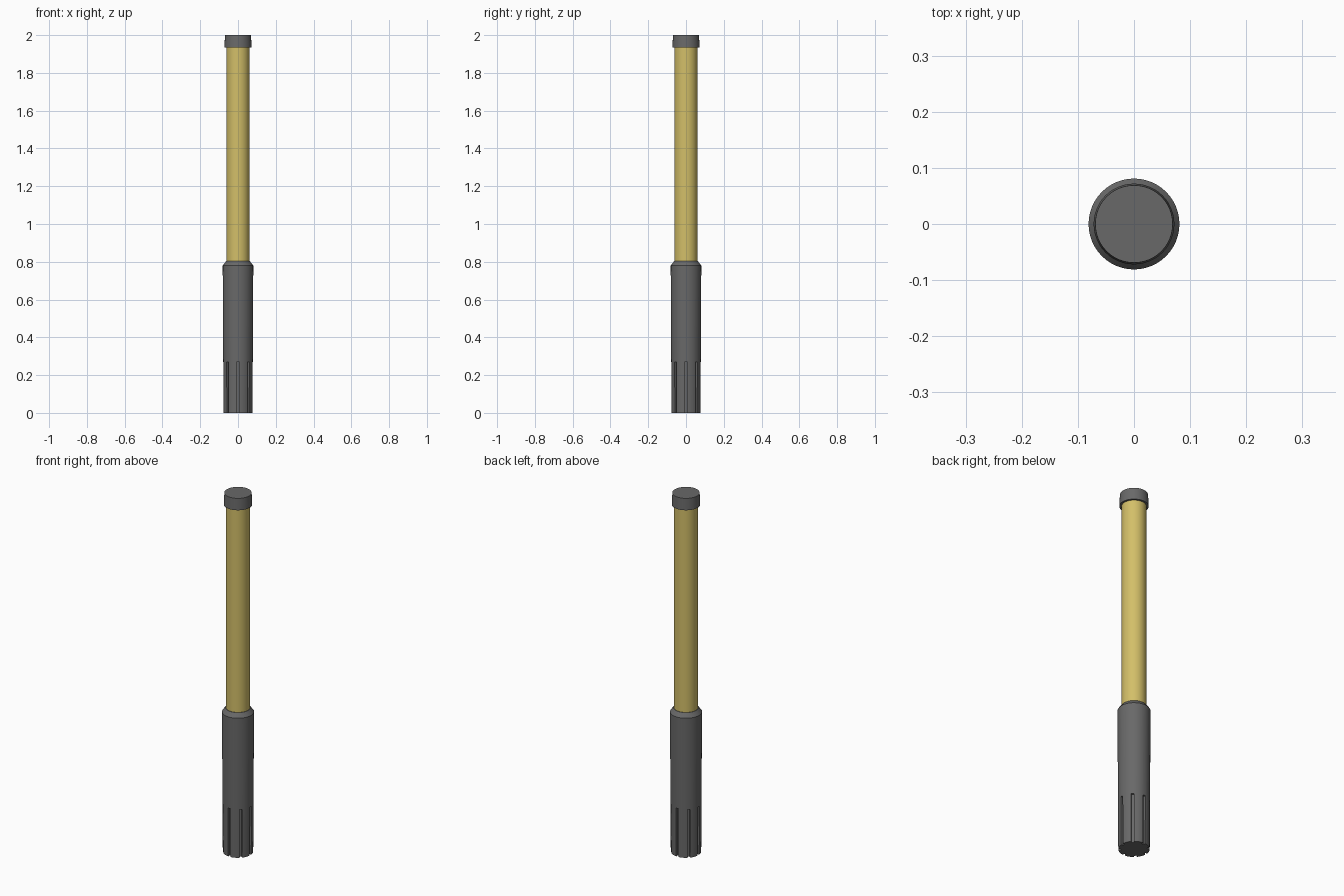
import bpy, bmesh, math
from mathutils import Matrix

if "Cube" in bpy.data.objects:
    bpy.data.objects.remove(bpy.data.objects["Cube"])

SIDES = 48

def make_object(name, bm, color=None):
    mesh = bpy.data.meshes.new(name)
    bmesh.ops.recalc_face_normals(bm, faces=bm.faces)
    bm.to_mesh(mesh)
    bm.free()
    obj = bpy.data.objects.new(name, mesh)
    bpy.context.collection.objects.link(obj)
    if color:
        mesh.materials.append(color)
    return obj

def material(name, rgb):
    mat = bpy.data.materials.new(name)
    mat.diffuse_color = (*rgb, 1)
    mat.use_nodes = True
    mat.node_tree.nodes["Principled BSDF"].inputs["Base Color"].default_value = mat.diffuse_color
    return mat

def lathe(name, profile, color):
    """Closed round solid from (radius, height) points, bottom to top."""
    bm = bmesh.new()
    rings = [[bm.verts.new((r * math.cos(2 * math.pi * i / SIDES),
                            r * math.sin(2 * math.pi * i / SIDES), z))
              for i in range(SIDES)] for r, z in profile]
    for a, b in zip(rings, rings[1:]):
        for i in range(SIDES):
            j = (i + 1) % SIDES
            bm.faces.new((a[i], a[j], b[j], b[i]))
    bm.faces.new(rings[0][::-1])
    bm.faces.new(rings[-1])
    return make_object(name, bm, color)

def smooth(obj):
    bpy.ops.object.select_all(action='DESELECT')
    obj.select_set(True)
    bpy.context.view_layer.objects.active = obj
    bpy.ops.object.shade_smooth_by_angle(angle=math.radians(25))

dark = material("dark_grey", (0.14, 0.14, 0.14))
yellow = material("yellow", (0.65, 0.52, 0.14))

# Grip: slightly tapered sleeve with a chamfered collar
grip = lathe("grip", [(0.077, 0), (0.081, 0.78), (0.063, 0.803)], dark)

# Eight grip grooves, open at the bottom
bm = bmesh.new()
for k in range(8):
    m = (Matrix.Rotation(k * math.pi / 4, 4, 'Z')
         @ Matrix.Translation((0.085, 0, 0.12))
         @ Matrix.Diagonal((0.040, 0.014, 0.30, 1)))
    bmesh.ops.create_cube(bm, size=1, matrix=m)
cutter = make_object("groove_cutter", bm, dark)
cutter.hide_render = True
cutter.hide_viewport = True
cut = grip.modifiers.new("grooves", 'BOOLEAN')
cut.operation = 'DIFFERENCE'
cut.solver = 'EXACT'
cut.object = cutter

# Yellow tube
tube = lathe("tube", [(0.061, 0.79), (0.061, 1.95)], yellow)

# End cap
cap = lathe("end_cap", [(0.072, 1.935), (0.069, 2.0)], dark)

for part in (grip, tube, cap):
    smooth(part)
